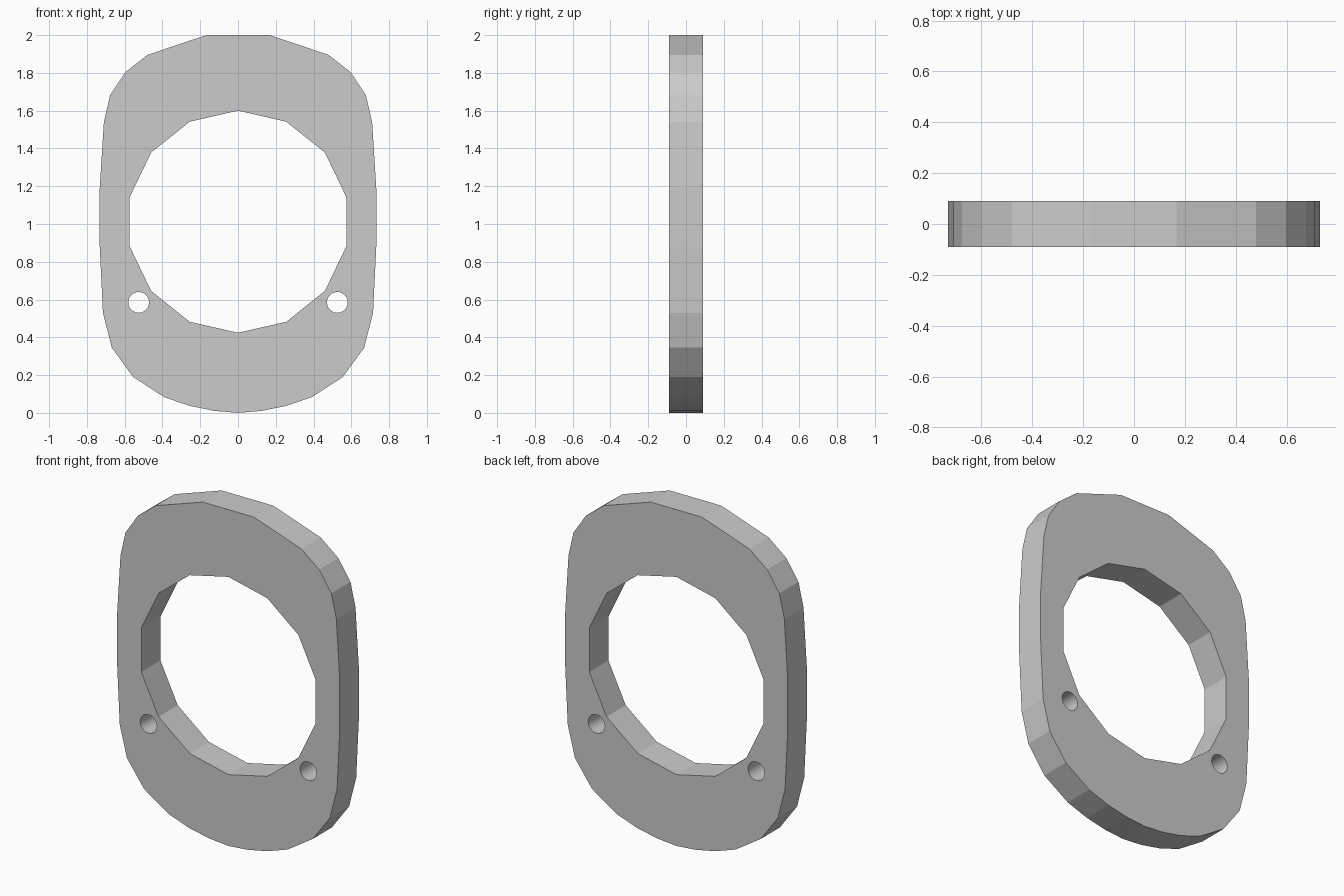
import bpy, bmesh
from math import sin, cos, tau

if "Cube" in bpy.data.objects:
    bpy.data.objects.remove(bpy.data.objects["Cube"])

HALF_DEPTH = 0.09

# Right half of the outer outline, from top to bottom (x, z)
half = [(0.168, 2.0), (0.48, 1.895), (0.597, 1.803), (0.677, 1.683), (0.71, 1.54),
        (0.732, 1.19), (0.732, 0.88), (0.715, 0.53), (0.668, 0.345), (0.555, 0.19),
        (0.39, 0.083), (0.255, 0.037), (0.127, 0.011)]
outline = half + [(0, 0)] + [(-x, z) for x, z in reversed(half)]


def circle(cx, cz, r, n):
    return [(cx + r * sin(tau * i / n), cz + r * cos(tau * i / n)) for i in range(n)]


# Large opening and the two mirrored screw holes
loops = [outline, circle(0, 1.012, 0.588, 14)]
loops += [circle(s * 0.526, 0.585, 0.055, 24) for s in (-1, 1)]

# Fill the profile, then extrude it through the plate depth
bm = bmesh.new()
for pts in loops:
    vs = [bm.verts.new((x, -HALF_DEPTH, z)) for x, z in pts]
    for a, b in zip(vs, vs[1:] + vs[:1]):
        bm.edges.new((a, b))
bmesh.ops.triangle_fill(bm, edges=bm.edges[:], use_beauty=True, normal=(0, -1, 0))
ext = bmesh.ops.extrude_face_region(bm, geom=bm.faces[:], use_keep_orig=True)
moved = [g for g in ext["geom"] if isinstance(g, bmesh.types.BMVert)]
bmesh.ops.translate(bm, verts=moved, vec=(0, 2 * HALF_DEPTH, 0))
bmesh.ops.recalc_face_normals(bm, faces=bm.faces[:])
bmesh.ops.dissolve_limit(bm, angle_limit=0.01, verts=bm.verts[:], edges=bm.edges[:])

mesh = bpy.data.meshes.new("ring_plate")
bm.to_mesh(mesh)
bm.free()
plate = bpy.data.objects.new("ring_plate", mesh)
bpy.context.collection.objects.link(plate)
